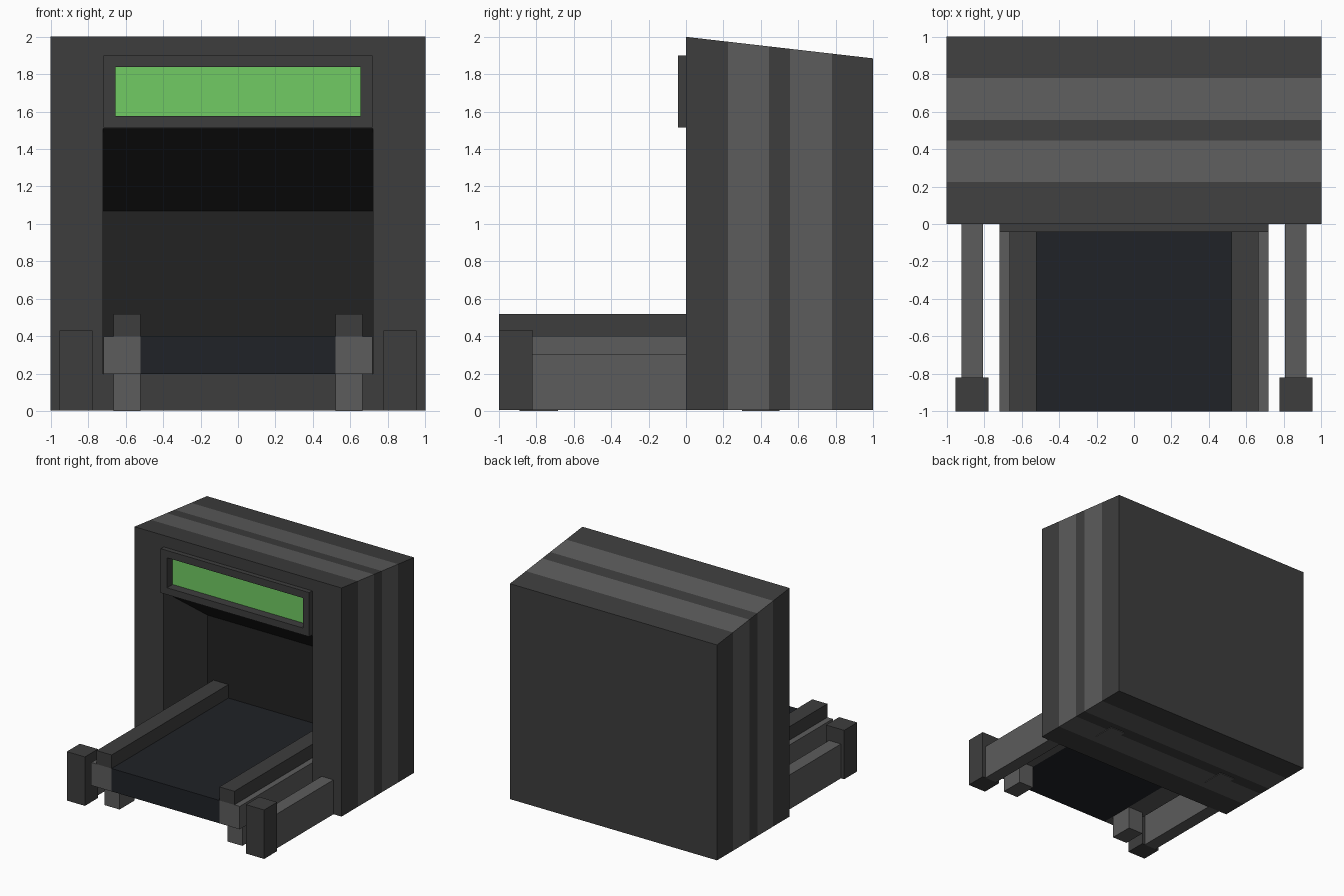
import bpy, bmesh

if "Cube" in bpy.data.objects:
    bpy.data.objects.remove(bpy.data.objects["Cube"])


def material(name, r, g, b):
    m = bpy.data.materials.new(name)
    m.diffuse_color = (r, g, b, 1)
    m.use_nodes = True
    m.node_tree.nodes["Principled BSDF"].inputs["Base Color"].default_value = m.diffuse_color
    return m


DARK = material("dark_grey", .048, .048, .048)
LIGHT = material("light_grey", .107, .107, .107)
INNER = material("inner_black", .016, .016, .016)
BELT = material("belt_black", .014, .016, .020)
GREEN = material("screen_green", .165, .6, .127)


def prism(name, profile, x0, x1, mat):
    """Extrude a (y, z) profile from x0 to x1."""
    bm = bmesh.new()
    face = bm.faces.new([bm.verts.new((x0, y, z)) for y, z in profile])
    ext = bmesh.ops.extrude_face_region(bm, geom=[face])
    moved = [v for v in ext["geom"] if isinstance(v, bmesh.types.BMVert)]
    bmesh.ops.translate(bm, verts=moved, vec=(x1 - x0, 0, 0))
    bmesh.ops.recalc_face_normals(bm, faces=bm.faces)
    me = bpy.data.meshes.new(name)
    bm.to_mesh(me)
    bm.free()
    me.materials.append(mat)
    ob = bpy.data.objects.new(name, me)
    bpy.context.collection.objects.link(ob)
    return ob


def box(name, x, y, z, mat):
    (y0, y1), (z0, z1) = y, z
    return prism(name, [(y0, z0), (y1, z0), (y1, z1), (y0, z1)], x[0], x[1], mat)


def pair(name, x, y, z, mat):
    box(name + "_right", x, y, z, mat)
    box(name + "_left", (-x[1], -x[0]), y, z, mat)


def cut(target, cutter):
    mod = target.modifiers.new("cut", 'BOOLEAN')
    mod.object = cutter
    mod.solver = 'EXACT'
    bpy.context.view_layer.objects.active = target
    bpy.ops.object.modifier_apply(modifier=mod.name)
    bpy.data.objects.remove(cutter)


BASE = .005

# Housing with sloped roof, tunnel with sloped ceiling, and screen recess
housing = prism("housing", [(0, BASE), (1, BASE), (1, 1.885), (0, 2)], -1, 1, DARK)
slope = (1.51 - 1.07) / .61
cut(housing, prism("tunnel_cutter", [(-.1, .2), (.61, .2), (.61, 1.07),
                                     (-.1, 1.51 + .1 * slope)], -.72, .72, DARK))
SCREEN_X, SCREEN_Z = (-.655, .655), (1.575, 1.837)
cut(housing, box("recess_cutter", SCREEN_X, (-.1, .04), SCREEN_Z, DARK))

# Light bands around the outside of the housing, dark tunnel back and ceiling
housing.data.materials.clear()
for m in (DARK, LIGHT, INNER):
    housing.data.materials.append(m)
bm = bmesh.new()
bm.from_mesh(housing.data)
for y in (.225, .445, .555, .78):
    bmesh.ops.bisect_plane(bm, geom=bm.verts[:] + bm.edges[:] + bm.faces[:],
                           plane_co=(0, y, 0), plane_no=(0, 1, 0))
bm.normal_update()
for f in bm.faces:
    c, n = f.calc_center_median(), f.normal
    f.material_index = 0
    outer = abs(c.x) > .99 or c.z < .01 or (c.z > 1.88 and n.z > .9)
    if outer and (.225 < c.y < .445 or .555 < c.y < .78):
        f.material_index = 1
    elif not outer and c.z < 1.52 and .02 < c.y < .7 and n.y < -.3:
        f.material_index = 2
bm.to_mesh(housing.data)
bm.free()

# Screen and raised bezel
bezel = box("screen_bezel", (-.717, .717), (-.042, 0), (1.515, 1.9), DARK)
cut(bezel, box("bezel_cutter", SCREEN_X, (-.1, .1), SCREEN_Z, DARK))
box("screen", SCREEN_X, (.035, .045), SCREEN_Z, GREEN)

# Conveyor bed with side rails and guards
box("conveyor_bed", (-.52, .52), (-1, .61), (.2, .4), BELT)
pair("side_rail", (.52, .717), (-1, .61), (.2, .4), LIGHT)
pair("rail_guard", (.52, .665), (-1, .61), (.4, .518), DARK)

# Legs under the conveyor
pair("front_leg", (.52, .665), (-.89, -.685), (0, .2), LIGHT)
pair("rear_leg", (.52, .665), (.3, .5), (0, .2), LIGHT)

# Outer barriers with end posts
pair("barrier", (.807, .922), (-.82, 0), (BASE, .305), LIGHT)
pair("barrier_post", (.778, .953), (-1, -.82), (BASE, .432), DARK)
